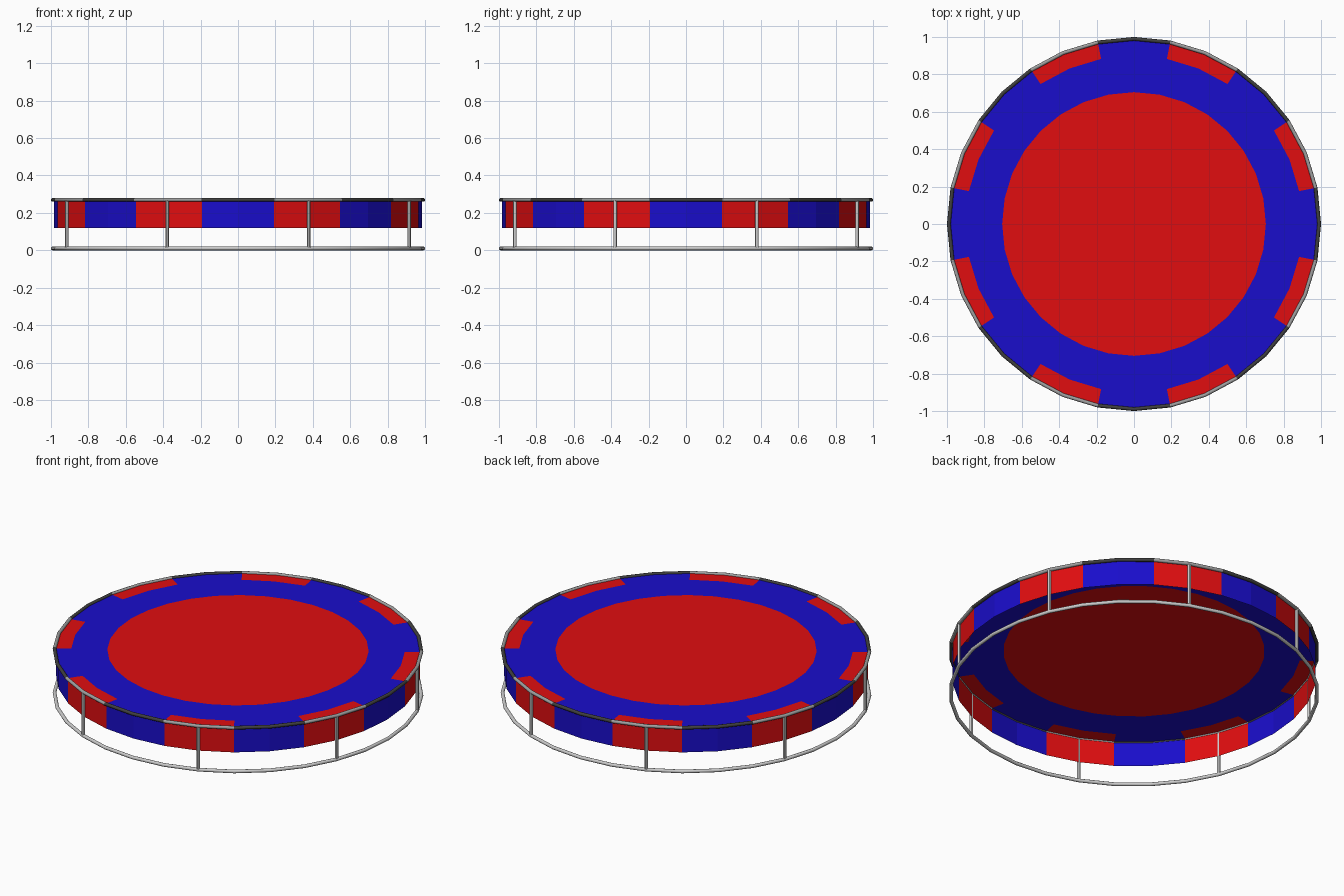
import bpy, bmesh
from math import cos, sin, pi, radians

if "Cube" in bpy.data.objects:
    bpy.data.objects.remove(bpy.data.objects["Cube"])

SEGS = 32
RING_R, TUBE_R = 0.99, 0.01
LOW_Z, TOP_Z = 0.012, 0.27


def material(name, color):
    m = bpy.data.materials.new(name)
    m.diffuse_color = color
    m.use_nodes = True
    m.node_tree.nodes["Principled BSDF"].inputs["Base Color"].default_value = m.diffuse_color
    return m


red = material("red_fabric", (0.75, 0.004, 0.005, 1))
blue = material("blue_fabric", (0.01, 0.004, 0.6, 1))
grey = material("frame_grey", (0.35, 0.35, 0.35, 1))
dark = material("dark_sleeve", (0.05, 0.05, 0.05, 1))


def is_patch(i):
    # eight two-segment patches, one over each leg
    return i % 4 in (1, 2)


def finish(bm, name, mats):
    me = bpy.data.meshes.new(name)
    bm.to_mesh(me)
    bm.free()
    for m in mats:
        me.materials.append(m)
    ob = bpy.data.objects.new(name, me)
    bpy.context.collection.objects.link(ob)
    return ob


def circle(bm, r, z):
    return [bm.verts.new((r * cos(2 * pi * i / SEGS), r * sin(2 * pi * i / SEGS), z))
            for i in range(SEGS)]


def band(bm, inner, outer, patched):
    for i in range(SEGS):
        j = (i + 1) % SEGS
        f = bm.faces.new((inner[i], outer[i], outer[j], inner[j]))
        f.material_index = 0 if patched and is_patch(i) else 1


# Jumping mat: red centre, blue surround with red edge patches
bm = bmesh.new()
centre, middle, rim = circle(bm, 0.705, TOP_Z), circle(bm, 0.9, TOP_Z), circle(bm, 0.983, TOP_Z)
bm.faces.new(centre)
band(bm, centre, middle, False)
band(bm, middle, rim, True)
finish(bm, "jumping_mat", [red, blue])

# Hanging skirt, open underneath
bm = bmesh.new()
band(bm, circle(bm, 0.983, TOP_Z), circle(bm, 0.983, 0.12), True)
finish(bm, "skirt", [red, blue])


# Frame rings
def ring(name, z):
    bpy.ops.mesh.primitive_torus_add(major_radius=RING_R, minor_radius=TUBE_R,
                                     major_segments=SEGS, minor_segments=12,
                                     location=(0, 0, z))
    ob = bpy.context.object
    ob.name = name
    bpy.ops.object.shade_smooth()
    return ob


ring("base_ring", LOW_Z - 0.002)
top = ring("top_ring", TOP_Z)

# Dark sleeves on the top ring between the patches
top.data.materials.append(grey)
top.data.materials.append(dark)
from math import atan2
for f in top.data.polygons:
    seg = int((atan2(f.center.y, f.center.x) % (2 * pi)) / (2 * pi / SEGS))
    f.material_index = 0 if is_patch(seg) else 1

# Eight legs joining the rings
for k in range(8):
    a = radians(22.5 + 45 * k)
    bpy.ops.mesh.primitive_cylinder_add(vertices=12, radius=0.009, depth=TOP_Z - LOW_Z,
                                        location=(RING_R * cos(a), RING_R * sin(a),
                                                  (TOP_Z + LOW_Z) / 2))
    bpy.context.object.name = f"leg_{k + 1}"
    bpy.ops.object.shade_smooth_by_angle()
